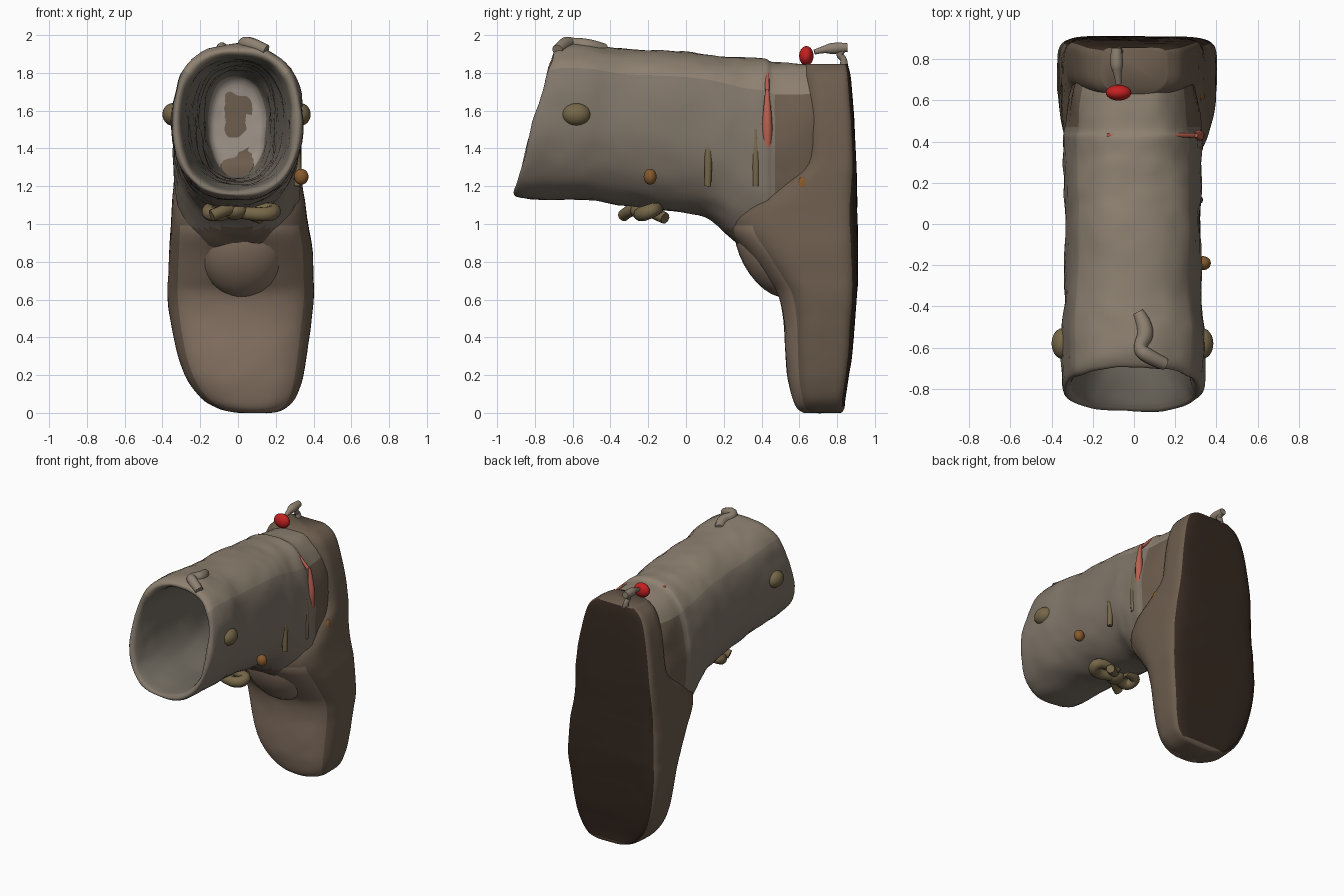
import bpy, bmesh, math
from mathutils import noise

if "Cube" in bpy.data.objects:
    bpy.data.objects.remove(bpy.data.objects["Cube"])

def mat(name, rgb):
    m = bpy.data.materials.new(name)
    m.diffuse_color = (*rgb, 1)
    m.use_nodes = True
    m.node_tree.nodes["Principled BSDF"].inputs["Base Color"].default_value = m.diffuse_color
    return m

canvas = mat("canvas", (.27, .22, .165))
side = mat("canvas_side", (.215, .178, .14))
brown = mat("brown_leather", (.15, .108, .075))
toe = mat("toe_leather", (.26, .185, .135))
sole = mat("dark_sole", (.035, .021, .014))
lining = mat("lining", (.17, .15, .12))
insole = mat("insole", (.34, .29, .25))
olive = mat("olive", (.18, .135, .065))
orange = mat("orange_brown", (.24, .10, .025))
red = mat("red", (.55, .015, .015))
coral = mat("coral", (.48, .12, .08))

N = 64
ANG = [2 * math.pi * i / N for i in range(N)]

def power(v, n):
    return math.copysign(abs(v) ** (2 / n), v)

# Smoothly resample a list of section parameters
def densify(secs, k=5):
    out = []
    for i in range(len(secs) - 1):
        a, b, c, d = (secs[max(0, min(len(secs) - 1, i + o))] for o in (-1, 0, 1, 2))
        for s in range(k):
            t = s / k
            out.append([q + .5 * t * (r - p + t * (2 * p - 5 * q + 4 * r - u + t * (3 * (q - r) + u - p)))
                        for p, q, r, u in zip(a, b, c, d)])
    return out + [list(secs[-1])]

# Horizontal foot section, flat on the sole (+y) side
def foot_ring(z, y0, y1, w, cx):
    out = []
    for a in ANG:
        n = 7 if math.sin(a) > 0 else 2.5
        out.append((cx + w * power(math.cos(a), n),
                    (y0 + y1) / 2 + (y1 - y0) / 2 * power(math.sin(a), n), z))
    return out

# Upright shaft section, sheared in y so the mouth can slope
def shaft_ring(yt, yb, zt, zb, w):
    out = []
    for a in ANG:
        s = power(math.sin(a), 2.4)
        out.append((w * power(math.cos(a), 2.4) - .005,
                    (yt + yb) / 2 + (yt - yb) / 2 * s, (zt + zb) / 2 + (zt - zb) / 2 * s))
    return out

# Skin the rings, add worn wrinkles, colour each face with pick(ring, angle, centre, normal)
def loft(name, rings, mats, pick, wrinkle):
    bm = bmesh.new()
    rows = [[bm.verts.new(p) for p in r] for r in rings]
    ring = bm.faces.layers.int.new("ring")
    col = bm.faces.layers.int.new("column")
    for k, (a, b) in enumerate(zip(rows, rows[1:])):
        for i in range(N):
            j = (i + 1) % N
            f = bm.faces.new((a[i], a[j], b[j], b[i]))
            f[ring], f[col] = k, i
    for k in (0, len(rows) - 1):
        f = bm.faces.new(rows[k])
        f[ring], f[col] = k, -1
    bmesh.ops.recalc_face_normals(bm, faces=bm.faces[:])
    bm.normal_update()
    for f in bm.faces:
        f.smooth = True
        f.material_index = pick(f[ring], 360 * (f[col] + .5) / N, f.calc_center_median(), f.normal)
    for v in bm.verts:
        v.co += v.normal * wrinkle * (noise.noise(v.co * 5) + .5 * noise.noise(v.co * 12))
    me = bpy.data.meshes.new(name)
    bm.to_mesh(me)
    bm.free()
    for m in mats:
        me.materials.append(m)
    ob = bpy.data.objects.new(name, me)
    bpy.context.collection.objects.link(ob)

def blob(name, loc, rad, m, tilt=0):
    bm = bmesh.new()
    bmesh.ops.create_uvsphere(bm, u_segments=24, v_segments=14, radius=1)
    for f in bm.faces:
        f.smooth = True
    me = bpy.data.meshes.new(name)
    bm.to_mesh(me)
    bm.free()
    me.materials.append(m)
    ob = bpy.data.objects.new(name, me)
    ob.location, ob.scale, ob.rotation_euler = loc, rad, (tilt, 0, 0)
    bpy.context.collection.objects.link(ob)

# Tapered cord through points (x, y, z, radius)
def cord(name, pts, m):
    cu = bpy.data.curves.new(name, 'CURVE')
    cu.dimensions = '3D'
    cu.bevel_depth = 1
    cu.bevel_resolution = 3
    cu.resolution_u = 6
    cu.use_fill_caps = True
    sp = cu.splines.new('NURBS')
    sp.points.add(len(pts) - 1)
    sp.order_u = 3
    sp.use_endpoint_u = True
    for p, (x, y, z, r) in zip(sp.points, pts):
        p.co = (x, y, z, 1)
        p.radius = r
    cu.materials.append(m)
    ob = bpy.data.objects.new(name, cu)
    bpy.context.collection.objects.link(ob)

# Shaft: outer wall from heel to mouth, over the rim, then the cavity inwards
OUTER = [(.80, .80, 1.83, .95, .24), (.65, .65, 1.845, .85, .305), (.47, .47, 1.86, .76, .325),
         (.42, .42, 1.88, .78, .337), (.33, .33, 1.88, .84, .333), (.22, .22, 1.89, .94, .33),
         (.1, .1, 1.9, 1.035, .33), (-.1, -.1, 1.915, 1.07, .33), (-.34, -.36, 1.925, 1.105, .33),
         (-.48, -.56, 1.945, 1.125, .345), (-.62, -.80, 1.955, 1.13, .345),
         (-.69, -.905, 1.93, 1.145, .335)]
INNER = [(-.68, -.89, 1.895, 1.18, .30), (-.58, -.76, 1.87, 1.20, .275), (-.4, -.45, 1.86, 1.215, .24),
         (0, 0, 1.84, 1.225, .205), (.3, .3, 1.82, 1.24, .18), (.56, .56, 1.78, 1.26, .15),
         (.60, .60, 1.66, 1.38, .09)]

def shaft_colour(k, a, c, n):
    if k >= 5 * len(OUTER):
        return 4 if c.y > .56 else 2
    top = 40 < a < 140
    if (c.y > .48 and not top) or c.z < .98:
        return 3
    return 0 if top else 1

loft("boot_shaft", [shaft_ring(*s) for s in densify(OUTER + INNER)],
     (canvas, side, lining, brown, insole), shaft_colour, .012)

# Foot: toe down, flat dark sole on the back
FOOT = [(0, .63, .82, .07, .08), (.008, .61, .83, .13, .08), (.03, .585, .84, .19, .07),
        (.08, .565, .845, .25, .055), (.18, .54, .86, .305, .035), (.32, .525, .88, .345, .02),
        (.5, .515, .895, .375, .015), (.63, .485, .905, .388, .015), (.72, .42, .91, .385, .015),
        (.85, .32, .91, .38, .015), (.97, .23, .91, .367, .01), (1.08, .24, .907, .355, .005),
        (1.2, .40, .905, .342, 0), (1.32, .58, .90, .33, 0), (1.5, .60, .893, .308, 0),
        (1.68, .60, .88, .272, 0), (1.79, .61, .868, .23, 0), (1.845, .63, .855, .16, 0)]

def foot_colour(k, a, c, n):
    if 38 < a < 142 and c.y > .8 and c.z > .03:
        return 2
    return 0 if 215 < a < 325 and c.z < 1.0 else 1

loft("boot_foot", [foot_ring(*s) for s in densify(FOOT)], (toe, brown, sole), foot_colour, .004)
blob("instep_tongue", (.02, .43, .85), (.225, .14, .26), toe, .5)

# Side studs, nodules and drips
for x in (-.345, .33):
    blob("side_stud", (x, -.58, 1.58), (.055, .075, .06), olive)
blob("side_nodule", (.335, -.19, 1.25), (.038, .034, .042), orange)
blob("heel_patch", (.322, .62, 1.2), (.02, .03, .05), orange)
cord("side_drip", [(.30, .115, 1.46, .014), (.318, .12, 1.38, .025), (.315, .115, 1.2, .018)], olive)
cord("side_drip", [(.31, .37, 1.5, .014), (.318, .37, 1.38, .025), (.318, .37, 1.2, .016)], olive)
cord("red_streak", [(.30, .43, 1.71, .010), (.316, .43, 1.6, .022),
                    (.316, .43, 1.48, .03), (.313, .43, 1.38, .02)], coral)
cord("top_streak", [(-.13, .43, 1.847, .008), (.08, .43, 1.868, .01), (.2, .43, 1.80, .01),
                    (.29, .43, 1.70, .012)], coral)

# Bow tied under the shaft
blob("bow_knot", (-.02, -.23, 1.07), (.068, .065, .048), olive)
for x0, x1 in ((-.05, -.155), (.02, .19)):
    cord("bow_loop", [(x0, -.22, 1.06, .034), ((x0 + x1) / 2, -.25, 1.05, .038),
                      (x1, -.22, 1.055, .04), (x1, -.15, 1.085, .035), (x0, -.15, 1.08, .03)], olive)
cord("bow_tail", [(-.14, -.33, 1.045, .032), (-.08, -.31, 1.07, .032), (-.02, -.24, 1.09, .035)], olive)
cord("bow_tail", [(.0, -.2, 1.08, .034), (.08, -.15, 1.05, .034), (.12, -.11, 1.03, .03)], olive)

# Knot on the top rim
cord("rim_knot", [(.02, -.43, 1.925, .03), (.07, -.52, 1.94, .045), (.02, -.60, 1.955, .03),
                  (.06, -.64, 1.96, .038), (.15, -.68, 1.92, .03)], canvas)

# Red bead and pull tab at the heel
blob("red_bead", (-.075, .637, 1.89), (.062, .038, .052), red)
cord("pull_tab", [(-.075, .68, 1.91, .014), (-.08, .73, 1.925, .018), (-.085, .78, 1.93, .036),
                  (-.085, .855, 1.935, .024)], canvas)
cord("pull_tab_root", [(-.085, .845, 1.935, .018), (-.085, .80, 1.90, .02), (-.08, .845, 1.87, .016),
                       (-.07, .83, 1.81, .03)], side)
